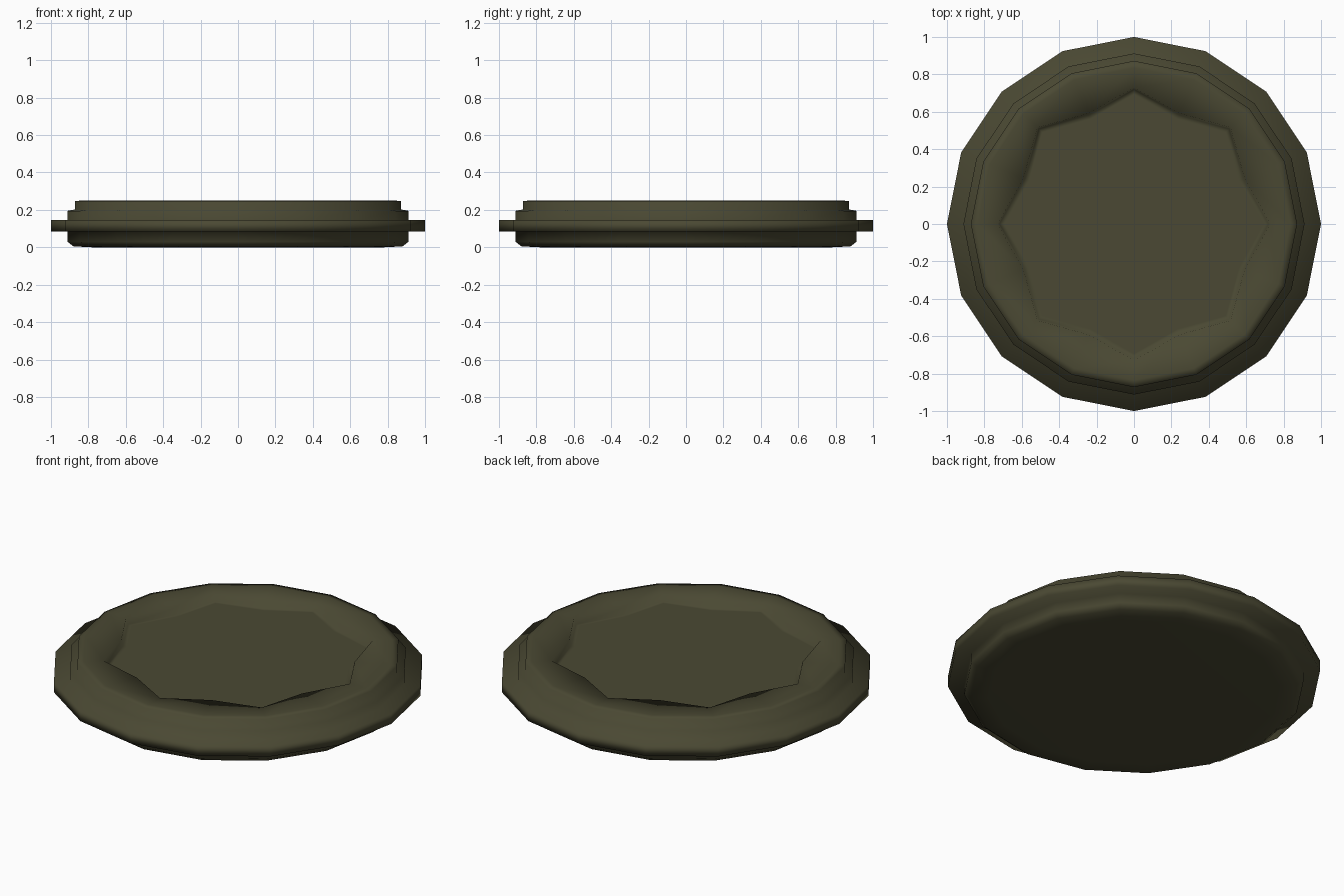
import bpy, bmesh, math

if "Cube" in bpy.data.objects:
    bpy.data.objects.remove(bpy.data.objects["Cube"])

N = 16
mat = bpy.data.materials.new("dark_olive")
mat.diffuse_color = (0.069, 0.066, 0.033, 1)
mat.use_nodes = True
mat.node_tree.nodes["Principled BSDF"].inputs["Base Color"].default_value = mat.diffuse_color

bm = bmesh.new()

def ring(z, radius):
    # radius is a function of the corner index
    return [bm.verts.new((radius(i) * math.cos(2 * math.pi * i / N),
                          radius(i) * math.sin(2 * math.pi * i / N), z)) for i in range(N)]

def star(k):
    # eight-pointed outline of the sunken top
    return lambda i: (0.73 if i % 2 == 0 else 0.64) * k

# stepped outer profile from the bottom up: radius, height
profile = [(0.78, 0.0), (0.88, 0.005), (0.912, 0.03), (0.912, 0.085),
           (1.0, 0.085), (1.0, 0.145), (0.912, 0.145), (0.912, 0.195),
           (0.872, 0.202), (0.872, 0.247), (0.835, 0.25)]
rings = [ring(z, lambda i, r=r: r) for r, z in profile]

# sunken star panel
rings += [ring(0.25, star(1.0)), ring(0.212, star(0.985)), ring(0.212, star(0.95))]

for a, b in zip(rings, rings[1:]):
    for i in range(N):
        j = (i + 1) % N
        bm.faces.new((a[i], a[j], b[j], b[i]))
bm.faces.new(rings[0][::-1])
bm.faces.new(rings[-1])

for f in bm.faces:
    f.smooth = True
me = bpy.data.meshes.new("round_plate")
bm.to_mesh(me)
bm.free()
me.materials.append(mat)
plate = bpy.data.objects.new("round_plate", me)
bpy.context.collection.objects.link(plate)
